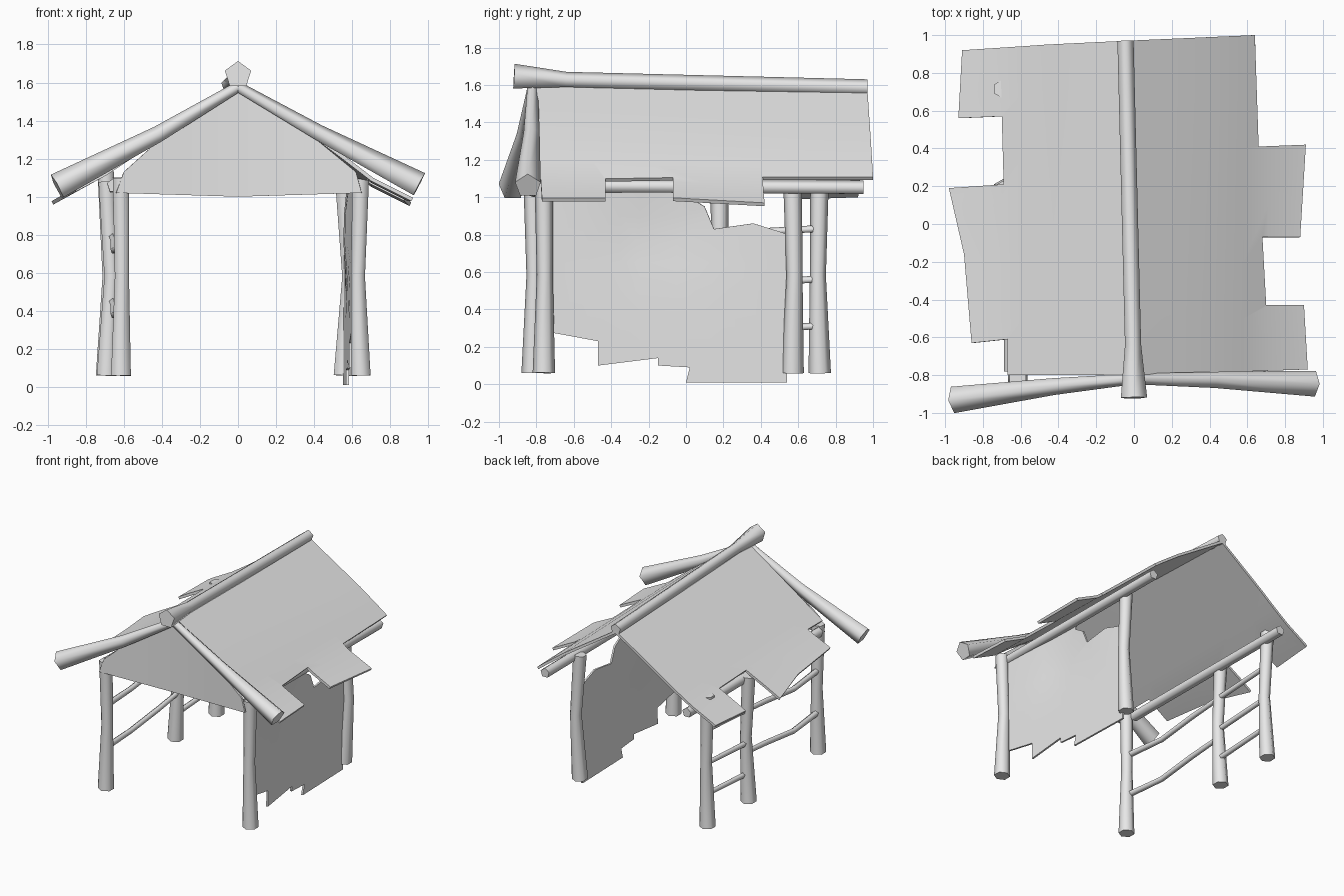
import bpy, bmesh, math
from mathutils import Vector

if "Cube" in bpy.data.objects:
    bpy.data.objects.remove(bpy.data.objects["Cube"], do_unlink=True)

grey = bpy.data.materials.new("plain grey")
grey.use_nodes = True
grey.diffuse_color = (0.8, 0.8, 0.8, 1)
grey.node_tree.nodes["Principled BSDF"].inputs["Base Color"].default_value = (0.8, 0.8, 0.8, 1)


def finish(bm, name, angle):
    bmesh.ops.recalc_face_normals(bm, faces=bm.faces)
    mesh = bpy.data.meshes.new(name)
    bm.to_mesh(mesh)
    bm.free()
    mesh.materials.append(grey)
    ob = bpy.data.objects.new(name, mesh)
    bpy.context.collection.objects.link(ob)
    bpy.ops.object.select_all(action='DESELECT')
    ob.select_set(True)
    bpy.context.view_layer.objects.active = ob
    bpy.ops.object.shade_smooth_by_angle(angle=math.radians(angle))


def pole(name, path, radii, sides=5, up=(0, 0, 1)):
    """Tapered, bent log through the path points."""
    bm = bmesh.new()
    pts = [Vector(p) for p in path]
    rings = []
    for i, p in enumerate(pts):
        along = (pts[min(i + 1, len(pts) - 1)] - pts[max(i - 1, 0)]).normalized()
        side = along.cross(Vector(up)).normalized()
        top = side.cross(along)
        turns = [math.tau * k / sides for k in range(sides)]
        rings.append([bm.verts.new(p + radii[i] * (top * math.cos(a) + side * math.sin(a)))
                      for a in turns])
    for a, b in zip(rings, rings[1:]):
        for k in range(sides):
            j = (k + 1) % sides
            bm.faces.new((a[k], a[j], b[j], b[k]))
    bm.faces.new(rings[0])
    bm.faces.new(rings[-1])
    finish(bm, name, 76)


def sheet(name, outline, place, u_cuts, v_cuts, thickness):
    """Flat outline, sliced on a grid, then bent into shape by place(u, v)."""
    bm = bmesh.new()
    bm.faces.new([bm.verts.new((u, v, 0)) for u, v in outline])
    for axis, cuts in (((1, 0, 0), u_cuts), ((0, 1, 0), v_cuts)):
        for c in cuts:
            geom = bm.verts[:] + bm.edges[:] + bm.faces[:]
            bmesh.ops.bisect_plane(bm, geom=geom, dist=1e-5,
                                   plane_co=Vector(axis) * c, plane_no=axis)
    for v in bm.verts:
        v.co = place(v.co.x, v.co.y)
    bmesh.ops.recalc_face_normals(bm, faces=bm.faces)
    bmesh.ops.solidify(bm, geom=bm.faces[:], thickness=thickness)
    finish(bm, name, 40)


# Ragged roof
left_profile = [(0, 1.6), (0.42, 1.32), (0.58, 1.2), (0.71, 1.1), (1.0, 0.955)]
right_profile = [(0, 1.6), (0.42, 1.32), (0.58, 1.21), (0.71, 1.125), (0.86, 1.045), (1.0, 0.965)]


def roof_place(x, y):
    a = abs(x)
    back = (y + 0.8) / 1.8
    profile = left_profile if x > 0 else right_profile
    for (x0, z0), (x1, z1) in zip(profile, profile[1:]):
        if x0 <= a <= x1:
            z = z0 + (z1 - z0) * (a - x0) / (x1 - x0)
    # The ridge drifts sideways and sinks towards the back
    near_ridge = 1 - min(a / 0.6, 1)
    sink = 0.025 + 0.02 * min(a / 0.6, 1) if x > 0 else 0.025 * near_ridge
    return Vector((x - 0.045 * back * near_ridge, y, z - sink * back))


roof = [(0, -0.8), (-0.67, -0.8), (-0.67, -0.61), (-0.86, -0.63), (-0.9, -0.16),
        (-0.98, 0.19), (-0.69, 0.21), (-0.7, 0.57), (-0.93, 0.56), (-0.91, 0.92),
        (-0.45, 0.95), (0, 0.97), (0.64, 1.0), (0.66, 0.41), (0.91, 0.42),
        (0.88, -0.07), (0.68, -0.07), (0.7, -0.43), (0.9, -0.43), (0.92, -0.77)]
sheet("roof", roof, roof_place,
      (-0.862, -0.71, -0.58, -0.42, -0.2, 0, 0.2, 0.42, 0.58, 0.71),
      (-0.5, -0.2, 0.1, 0.4, 0.7), 0.02)

# Front gable cloth
gable = [(-0.64, 1.02), (0, 1.0), (0.65, 1.02), (0.62, 1.13), (0.4, 1.31),
         (0, 1.57), (-0.4, 1.31), (-0.6, 1.13)]
sheet("gable_cloth", gable,
      lambda x, z: Vector((x, -0.815 - (0.09 if x < 0 else 0.04) * abs(x), z)),
      (-0.3, 0, 0.3), (1.15, 1.35), 0.015)

# Torn side cloth
wall = [(-0.74, 0.28), (-0.47, 0.23), (-0.47, 0.1), (-0.15, 0.14), (-0.15, 0.1),
        (0.02, 0.09), (0, 0.01), (0.54, 0.01), (0.55, 0.8), (0.36, 0.86), (0.15, 0.83),
        (0.1, 0.95), (0.02, 1.0), (0.02, 1.06), (-0.74, 1.06)]


def wall_place(y, z):
    dent = math.exp(-((y + 0.15) ** 2 + (z - 0.82) ** 2) / 0.05)
    return Vector((0.6 - 0.03 * (y + 0.74) - 0.01 * (1 - z) - 0.03 * dent, y, z))


sheet("side_cloth", wall, wall_place, (-0.55, -0.35, -0.25, -0.05, 0.2, 0.4),
      (0.2, 0.35, 0.5, 0.65, 0.75, 0.9), 0.015)

# Posts: foot position, waist position, top height
posts = {"front_left_post": (0.645, -0.76, 0.63, -0.755, 1.09),
         "back_left_post": (0.555, 0.57, 0.585, 0.58, 1.07),
         "front_right_post": (-0.615, -0.82, -0.61, -0.81, 1.1),
         "middle_right_post": (-0.69, 0.18, -0.665, 0.18, 1.08),
         "back_right_post": (-0.695, 0.715, -0.675, 0.705, 1.13)}
for name, (x, y, wx, wy, top) in posts.items():
    pole(name, [(x, y, 0.06), (wx, wy, 0.58), (x, y, top)],
         (0.06, 0.043, 0.05), sides=6, up=(0, 1, 0))

# Eave beams
for side, x, end in (("left", 0.605, 0.95), ("right", -0.65, 0.92)):
    pole(side + "_eave_beam", [(x, -0.78, 1.06), (x, end, 1.05)], (0.04, 0.04))

# Ridge log and front rafters
pole("ridge_log", [(0, -0.92, 1.64), (-0.005, -0.64, 1.625), (-0.045, 0.97, 1.585)],
     (0.073, 0.045, 0.045))
pole("left_rafter", [(0, -0.82, 1.575), (0.42, -0.825, 1.335), (0.95, -0.845, 1.06)],
     (0.03, 0.045, 0.072))
pole("right_rafter", [(0, -0.82, 1.575), (-0.42, -0.86, 1.325), (-0.95, -0.93, 1.05)],
     (0.03, 0.047, 0.074))

# Fence rails on the right side
for i, z in enumerate((0.3, 0.55, 0.82)):
    pole("short_rail_%d" % (i + 1), [(-0.67, 0.18, z - 0.02), (-0.67, 0.7, z + 0.01)],
         (0.022, 0.02))
for i, z in enumerate((0.42, 0.76)):
    pole("long_rail_%d" % (i + 1),
         [(-0.62, -0.81, z - 0.03), (-0.65, -0.45, z - 0.04), (-0.65, -0.1, z), (-0.66, 0.18, z + 0.03)],
         (0.025, 0.022, 0.022, 0.02))
